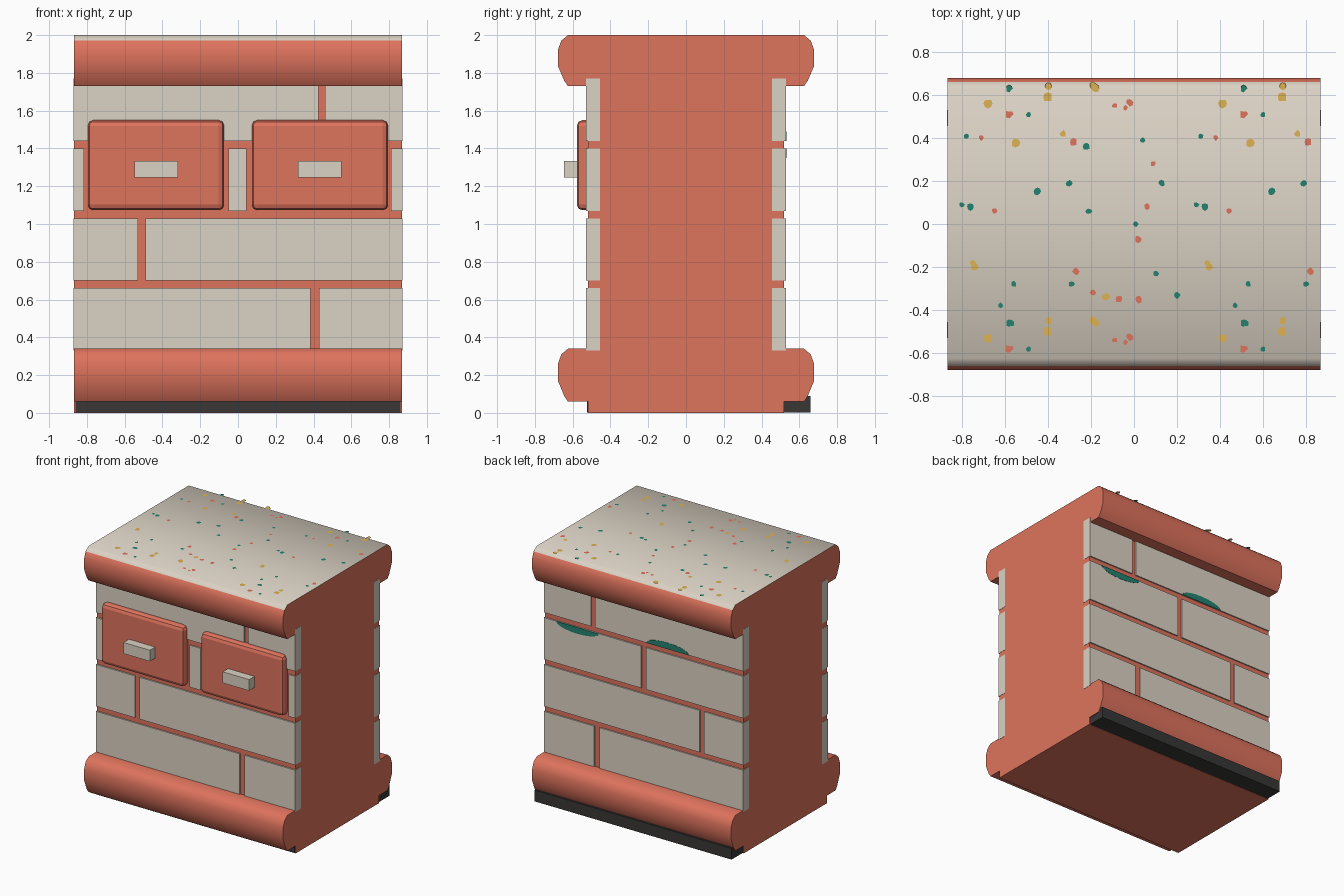
import bpy, bmesh, math, random
from mathutils import Vector

random.seed(4)
cube = bpy.data.objects.get("Cube")
if cube:
    bpy.data.objects.remove(cube, do_unlink=True)


def material(name, srgb):
    lin = [((c / 255 + 0.055) / 1.055) ** 2.4 for c in srgb]
    m = bpy.data.materials.new(name)
    m.use_nodes = True
    m.diffuse_color = (*lin, 1)
    m.node_tree.nodes["Principled BSDF"].inputs["Base Color"].default_value = (*lin, 1)
    return m


RED = material("terracotta red", (222, 115, 93))
CREAM = material("cream stone", (219, 210, 196))
TEAL = material("teal", (36, 130, 112))
YELLOW = material("mustard yellow", (222, 178, 82))
DARK = material("charcoal", (56, 55, 54))


def finish(name, bm, *mats):
    bmesh.ops.recalc_face_normals(bm, faces=bm.faces)
    mesh = bpy.data.meshes.new(name)
    bm.to_mesh(mesh)
    bm.free()
    for m in mats:
        mesh.materials.append(m)
    ob = bpy.data.objects.new(name, mesh)
    bpy.context.collection.objects.link(ob)
    return ob


def add_box(bm, x, y, z):
    """Add a box given its (low, high) range on each axis."""
    verts = bmesh.ops.create_cube(bm, size=1)["verts"]
    for v in verts:
        v.co = Vector([(r[0] + r[1]) / 2 + c * (r[1] - r[0])
                       for r, c in zip((x, y, z), v.co)])


def box(name, mat, x, y, z):
    bm = bmesh.new()
    add_box(bm, x, y, z)
    return finish(name, bm, mat)


def smooth(ob, angle):
    bpy.ops.object.select_all(action="DESELECT")
    ob.select_set(True)
    bpy.context.view_layer.objects.active = ob
    bpy.ops.object.shade_smooth_by_angle(angle=math.radians(angle))


# Body: one side profile with two rounded mouldings, extruded across
W = 0.868
lip = [(0.625, 0), (0.645, 0.03), (0.678, 0.11), (0.678, 0.2), (0.66, 0.25), (0.625, 0.28)]
half = [(0.52, 0)] + [(0.52, 0.06)] + [(y, 0.06 + z) for y, z in lip]
half += [(0.52, 0.34), (0.52, 1.73)]
half += [(y, 1.73 + z * 0.27 / 0.28) for y, z in lip]
outline = half + [(-y, z) for y, z in reversed(half)]
bm = bmesh.new()
end = bm.faces.new([bm.verts.new((-W, y, z)) for y, z in outline])
out = bmesh.ops.extrude_face_region(bm, geom=[end])["geom"]
bmesh.ops.translate(bm, vec=(2 * W, 0, 0),
                    verts=[g for g in out if isinstance(g, bmesh.types.BMVert)])
bmesh.ops.recalc_face_normals(bm, faces=bm.faces)
for f in bm.faces:
    if f.normal.z > 0.5 and f.calc_center_median().z > 1.9:
        f.material_index = 1
body = finish("body", bm, RED, CREAM)
smooth(body, 55)

# Dark plinth, reaching further out at the back
box("plinth", DARK, (-0.86, 0.86), (-0.524, 0.66), (0.002, 0.09))

# Stone courses on front and back
E = 0.87
course_gaps = [(0.385, 0.43), (-0.53, -0.49), (-0.02, 0.02), (0.425, 0.46)]
drawer_row = [(-E, -0.815), (-0.05, 0.045), (0.81, E)]
for side, label in ((-1, "front"), (1, "back")):
    bm = bmesh.new()
    for row, (a, b) in enumerate(course_gaps):
        z = 0.33 + 0.37 * row
        spans = [(-E, a), (b, E)]
        if side < 0 and row == 2:
            spans = drawer_row
        for span in spans:
            add_box(bm, span, sorted((side * 0.455, side * 0.53)), (z, z + 0.33))
    finish(label + "_stones", bm, CREAM)

# Drawers with rounded edges and block handles
for s, label in ((-1, "right"), (1, "left")):
    panel = box(label + "_drawer", RED, sorted((s * 0.073, s * 0.795)),
                (-0.578, -0.48), (1.073, 1.55))
    bev = panel.modifiers.new("rounded edges", "BEVEL")
    bev.width = 0.03
    bev.segments = 2
    box(label + "_handle", CREAM, sorted((s * 0.318, s * 0.548)),
        (-0.645, -0.57), (1.245, 1.333))

# Moss arcs on the back stones
for label, cx, z, height in (("upper", -0.21, 1.44, 0.05), ("lower", 0.575, 1.4, -0.05)):
    bm = bmesh.new()
    arc = [math.pi * i / 10 for i in range(11)]
    bm.faces.new([bm.verts.new((cx + 0.185 * math.cos(t), 0.532, z + height * math.sin(t)))
                  for t in arc])
    face = bm.faces[:]
    extra = bmesh.ops.extrude_face_region(bm, geom=face)["geom"]
    bmesh.ops.translate(bm, vec=(0, -0.006, 0),
                        verts=[g for g in extra if isinstance(g, bmesh.types.BMVert)])
    finish(label + "_moss", bm, TEAL)

# Speckles on the top, repeating as a tile
STEP = 1.09
speckles = {
    ("teal", TEAL): [(-.49, .51), (-.78, .41), (-.22, .36), (-.3, .19), (-.45, .15),
                     (-.8, .09), (-.76, .08), (-.21, .06), (.01, 0), (-.29, -.28),
                     (-.56, -.28), (-.62, -.38), (-.57, -.46), (.1, -.23), (.2, -.33),
                     (.04, .39), (.13, .19), (-.58, .63)],
    ("red", RED): [(-.58, .51), (-.71, .4), (-.28, .38), (-.65, .06), (-.02, .565),
                   (-.04, .54), (-.09, .55), (.09, .28), (.06, .08), (.02, -.07),
                   (-.27, -.22), (-.19, -.32), (-.07, -.35), (.02, -.35)],
    ("yellow", YELLOW): [(-.68, .56), (-.4, .59), (-.4, .64), (-.18, .63), (-.19, .64),
                         (-.55, .38), (-.33, .42), (-.75, -.18), (-.74, -.2), (-.13, -.34)],
}
for (label, mat), spots in speckles.items():
    bm = bmesh.new()
    for px, py in spots:
        size = random.uniform(0.011, 0.018) * (1.2 if label == "yellow" else 1)
        wobble = [size * random.uniform(0.75, 1.2) for _ in range(8)]
        for x, y in ((px + i * STEP, py - j * STEP) for i in (0, 1) for j in (0, 1)):
            if abs(x) < 0.85 and abs(y) < 0.65:
                bm.faces.new([bm.verts.new((x + r * math.cos(k * math.pi / 4),
                                            y + r * math.sin(k * math.pi / 4), 2.0008))
                              for k, r in enumerate(wobble)])
    finish(label + "_speckles", bm, mat)
